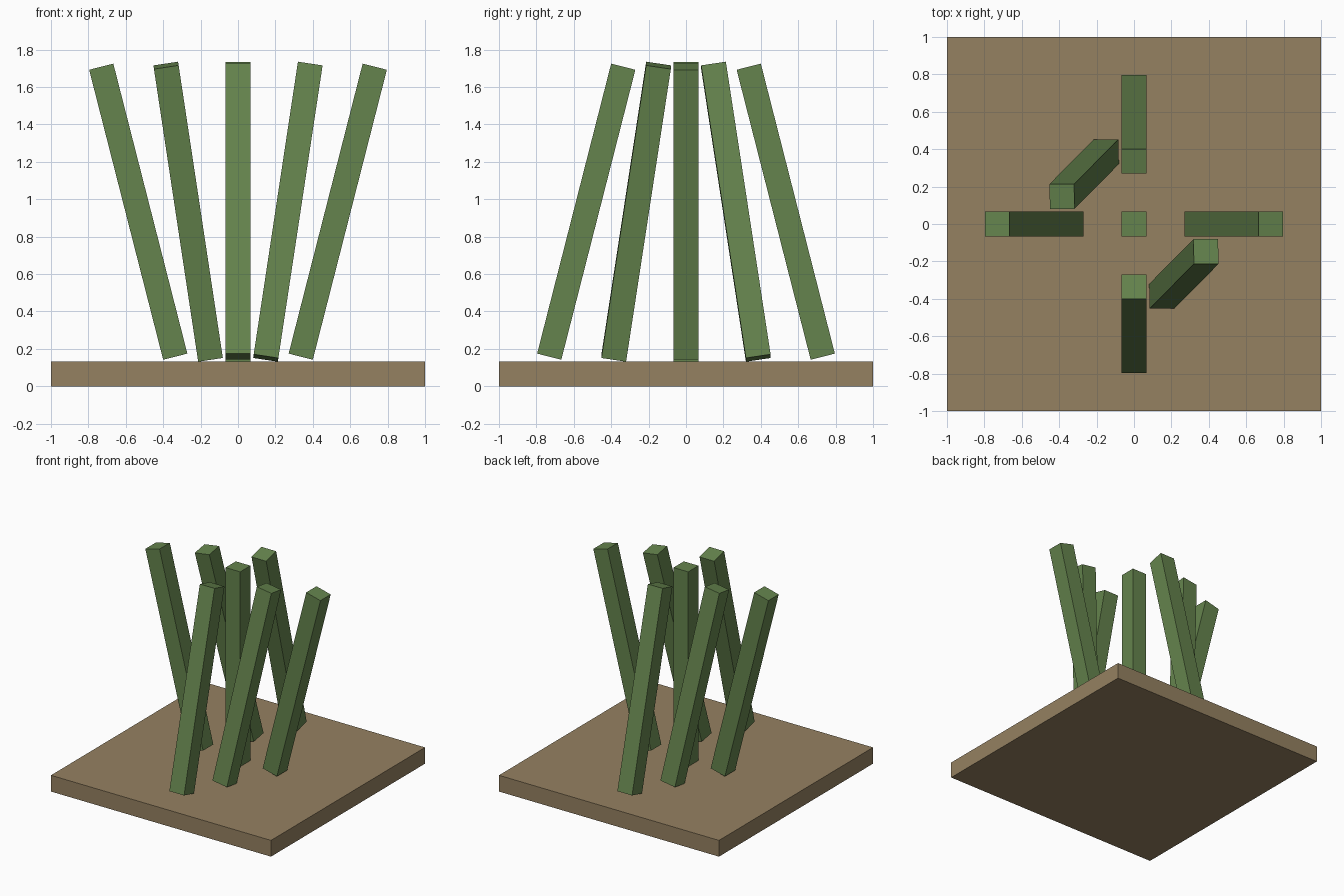
import bpy

if "Cube" in bpy.data.objects:
    bpy.data.objects.remove(bpy.data.objects["Cube"])


def material(name, rgb):
    m = bpy.data.materials.new(name)
    m.diffuse_color = (*rgb, 1)
    m.use_nodes = True
    m.node_tree.nodes["Principled BSDF"].inputs["Base Color"].default_value = m.diffuse_color
    return m


def box(name, size, loc, rot, mat):
    bpy.ops.mesh.primitive_cube_add(size=1, location=loc, rotation=rot)
    o = bpy.context.object
    o.name = name
    o.scale = size
    bpy.ops.object.transform_apply(location=False, rotation=False, scale=True)
    o.data.materials.append(mat)


soil = material("soil_brown", (0.30, 0.22, 0.12))
green = material("stalk_green", (0.13, 0.23, 0.075))

T = 0.4 / 3      # stalk width and base thickness
L = 1.6          # stalk length
MID = T + L / 2  # height of stalk centres
R = 1.6 / 3      # ring radius
D = R / 2        # diagonal offset

# Ground slab
box("ground_slab", (2, 2, T), (0, 0, T / 2), (0, 0, 0), soil)

# Stalks: x, y, tilt about x, tilt about y
stalks = {
    "centre_stalk": (0, 0, 0, 0),
    "right_stalk": (R, 0, 0, 0.25),
    "left_stalk": (-R, 0, 0, -0.25),
    "back_stalk": (0, R, 0.25, 0),
    "front_stalk": (0, -R, -0.25, 0),
    "front_right_stalk": (D, -D, -0.15, 0.15),
    "back_left_stalk": (-D, D, 0.15, -0.15),
}
for name, (x, y, rx, ry) in stalks.items():
    box(name, (T, T, L), (x, y, MID), (rx, ry, 0), green)
